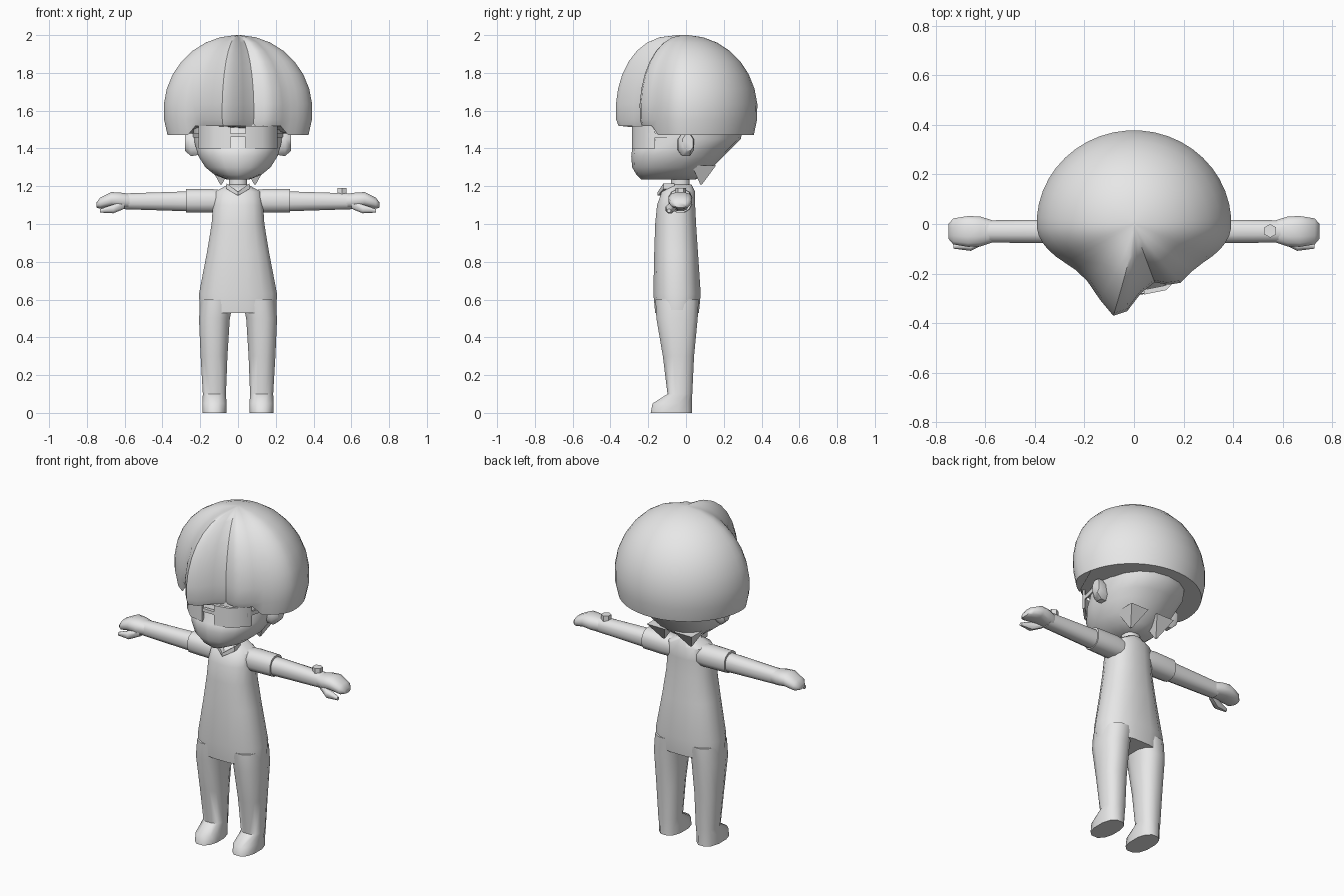
import bpy, bmesh, math

cube = bpy.data.objects.get("Cube")
if cube:
    bpy.data.objects.remove(cube, do_unlink=True)

grey = bpy.data.materials.new("plain grey")
grey.use_nodes = True
grey.diffuse_color = (.8, .8, .8, 1)
grey.node_tree.nodes["Principled BSDF"].inputs["Base Color"].default_value = grey.diffuse_color


def power(value, roundness):
    return math.copysign(abs(value) ** (2 / roundness), value)


def outline(sides, roundness):
    """Unit superellipse: two is round, a high value is square."""
    turns = [math.tau * (i + .5) / sides for i in range(sides)]
    return [(power(math.cos(a), roundness), power(math.sin(a), roundness)) for a in turns]


def slab(z, half, front, back, x=0):
    """Horizontal cross-section, returned as a function of a unit outline point."""
    middle, depth = (front + back) / 2, (back - front) / 2
    return lambda u, v: (x + u * half, middle + v * depth, z)


def slice_at(x, y, z, depth, height):
    """Cross-section facing along the arm direction."""
    return lambda u, v: (x, y + u * depth, z + v * height)


def skin(name, rings, mirror=False, angle=45):
    """Join a stack of equal rings into one closed, smooth part."""
    bm = bmesh.new()
    rows = [[bm.verts.new(point) for point in ring] for ring in rings]
    for low, high in zip(rows, rows[1:]):
        for i in range(len(low)):
            bm.faces.new((low[i - 1], low[i], high[i], high[i - 1]))
    bm.faces.new(rows[0])
    bm.faces.new(rows[-1])
    bmesh.ops.recalc_face_normals(bm, faces=bm.faces)
    mesh = bpy.data.meshes.new(name)
    bm.to_mesh(mesh)
    bm.free()
    mesh.materials.append(grey)
    obj = bpy.data.objects.new(name, mesh)
    bpy.context.collection.objects.link(obj)
    if mirror:
        obj.modifiers.new("mirror", "MIRROR")
    bpy.ops.object.select_all(action="DESELECT")
    obj.select_set(True)
    bpy.context.view_layer.objects.active = obj
    bpy.ops.object.shade_smooth_by_angle(angle=math.radians(angle))


def loft(name, *sections, sides=12, roundness=2.4, mirror=False):
    unit = outline(sides, roundness)
    skin(name, [[section(u, v) for u, v in unit] for section in sections], mirror)


def plate(name, *sections, mirror=False):
    loft(name, *sections, sides=4, roundness=50, mirror=mirror)


# Body
loft("torso",
     slab(z=.53, half=.205, front=-.165, back=.07),
     slab(z=.63, half=.21, front=-.175, back=.08),
     slab(z=.85, half=.167, front=-.17, back=.065),
     slab(z=1, half=.142, front=-.165, back=.055),
     slab(z=1.1, half=.135, front=-.155, back=.05),
     slab(z=1.17, half=.125, front=-.13, back=.05),
     slab(z=1.21, half=.05, front=-.08, back=.03), sides=16)
loft("leg",
     slab(x=.125, z=0, half=.065, front=-.19, back=.035),
     slab(x=.125, z=.05, half=.066, front=-.18, back=.035),
     slab(x=.125, z=.1, half=.063, front=-.1, back=.035),
     slab(x=.127, z=.3, half=.073, front=-.125, back=.045),
     slab(x=.125, z=.5, half=.084, front=-.16, back=.065),
     slab(x=.11, z=.6, half=.09, front=-.165, back=.07), mirror=True)
loft("neck",
     slab(z=1.17, half=.05, front=-.08, back=.02),
     slab(z=1.3, half=.05, front=-.08, back=.02))
plate("collar_flap",
      slice_at(x=0, y=-.14, z=1.16, depth=.01, height=.01),
      slice_at(x=.06, y=-.09, z=1.2, depth=.03, height=.015), mirror=True)

# Arms
loft("sleeve",
     slice_at(x=.08, y=-.03, z=1.12, depth=.06, height=.06),
     slice_at(x=.14, y=-.03, z=1.123, depth=.065, height=.064),
     slice_at(x=.275, y=-.03, z=1.123, depth=.06, height=.063), mirror=True)
loft("forearm",
     slice_at(x=.24, y=-.03, z=1.12, depth=.05, height=.055),
     slice_at(x=.6, y=-.03, z=1.12, depth=.046, height=.043), mirror=True)
loft("hand",
     slice_at(x=.57, y=-.03, z=1.12, depth=.045, height=.04),
     slice_at(x=.62, y=-.03, z=1.125, depth=.062, height=.042),
     slice_at(x=.67, y=-.03, z=1.13, depth=.064, height=.04),
     slice_at(x=.73, y=-.03, z=1.11, depth=.054, height=.03),
     slice_at(x=.75, y=-.03, z=1.1, depth=.03, height=.013), mirror=True)
loft("thumb",
     slice_at(x=.6, y=-.06, z=1.1, depth=.02, height=.02),
     slice_at(x=.66, y=-.085, z=1.08, depth=.025, height=.025),
     slice_at(x=.73, y=-.09, z=1.07, depth=.01, height=.01), sides=8, mirror=True)
loft("wrist_button",
     slab(x=.55, z=1.15, half=.028, front=-.055, back=0),
     slab(x=.55, z=1.19, half=.028, front=-.055, back=0), sides=6, roundness=2)

# Head, tapering back and down to the nape
loft("head",
     slab(z=1.235, half=.06, front=-.235, back=.05),
     slab(z=1.26, half=.125, front=-.262, back=.09),
     slab(z=1.3, half=.175, front=-.285, back=.14),
     slab(z=1.36, half=.213, front=-.29, back=.2),
     slab(z=1.4, half=.225, front=-.285, back=.24),
     slab(z=1.45, half=.237, front=-.247, back=.29),
     slab(z=1.55, half=.24, front=-.24, back=.31), sides=18, roundness=2.2)
loft("ear",
     slice_at(x=.19, y=-.01, z=1.42, depth=.04, height=.055),
     slice_at(x=.25, y=0, z=1.42, depth=.045, height=.065),
     slice_at(x=.28, y=.01, z=1.43, depth=.03, height=.045), sides=8, mirror=True)
plate("nape_spike",
      slab(x=.09, z=1.31, half=.06, front=.03, back=.16),
      slab(x=.09, z=1.21, half=.005, front=.075, back=.085), mirror=True)

# Glasses
plate("lens",
      slice_at(x=.04, y=-.275, z=1.46, depth=.01, height=.06),
      slice_at(x=.13, y=-.257, z=1.46, depth=.01, height=.06),
      slice_at(x=.21, y=-.175, z=1.46, depth=.01, height=.06), mirror=True)
plate("bridge",
      slice_at(x=-.05, y=-.27, z=1.47, depth=.01, height=.01),
      slice_at(x=.05, y=-.27, z=1.47, depth=.01, height=.01))
plate("temple_arm",
      slice_at(x=.2, y=-.18, z=1.47, depth=.02, height=.012),
      slice_at(x=.24, y=0, z=1.47, depth=.02, height=.012), mirror=True)


# Hair: a cut dome with one large and one small lock swept forward
def bump(x, centre, width):
    return math.exp(-((x - centre) / width) ** 2)


def hair_point(u, v, tilt):
    x, spread = .395 * u, math.cos(tilt)
    z = 1.6 + .4 * math.sin(tilt)
    if v > 0:
        return x * spread, .38 * v * spread, z
    locks = .16 * bump(x, -.07, .1) + .05 * bump(x, .17, .06)
    fringe = max(z, 1.52) if v < -.8 else z
    return x * spread, .22 * v * spread - locks * spread ** .4, fringe


crown, rim, levels = math.radians(88), math.asin(-.32), 9
dome = outline(44, 2)
skin("hair", [[hair_point(u, v, rim + (crown - rim) * i / levels) for u, v in dome]
              for i in range(levels + 1)], angle=40)
